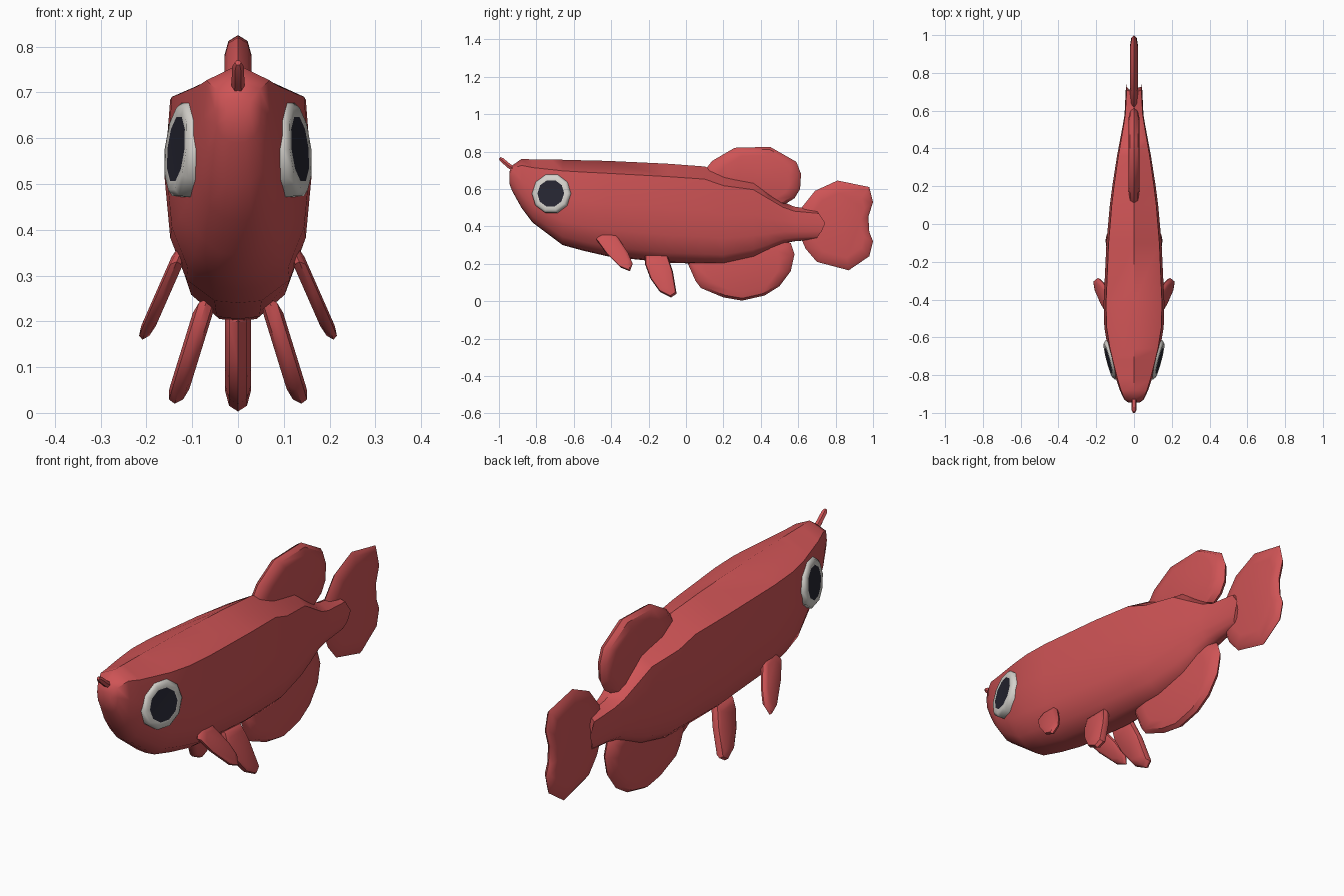
import bpy, bmesh, math
from mathutils import Vector

if "Cube" in bpy.data.objects:
    bpy.data.objects.remove(bpy.data.objects["Cube"])


def material(name, rgb):
    m = bpy.data.materials.new(name)
    m.diffuse_color = (*rgb, 1.0)
    m.use_nodes = True
    m.node_tree.nodes["Principled BSDF"].inputs["Base Color"].default_value = m.diffuse_color
    return m


RED = material("coral red", (0.62, 0.088, 0.092))
WHITE = material("eye white", (0.66, 0.64, 0.60))
DARK = material("pupil dark", (0.019, 0.019, 0.032))


def finish(name, bm, mats, angle):
    bmesh.ops.recalc_face_normals(bm, faces=bm.faces)
    mesh = bpy.data.meshes.new(name)
    bm.to_mesh(mesh)
    bm.free()
    for m in mats:
        mesh.materials.append(m)
    ob = bpy.data.objects.new(name, mesh)
    bpy.context.collection.objects.link(ob)
    bpy.ops.object.select_all(action='DESELECT')
    ob.select_set(True)
    bpy.context.view_layer.objects.active = ob
    bpy.ops.object.shade_smooth_by_angle(angle=math.radians(angle))
    return ob


def bridge(bm, a, b, mat=0):
    n = len(a)
    for i in range(n):
        j = (i + 1) % n
        bm.faces.new((a[i], a[j], b[j], b[i])).material_index = mat


def loft(name, rings, mats=(RED,), angle=45):
    bm = bmesh.new()
    loops = [[bm.verts.new(p) for p in ring] for ring in rings]
    for a, b in zip(loops, loops[1:]):
        bridge(bm, a, b)
    bm.faces.new(loops[0])
    bm.faces.new(loops[-1])
    return finish(name, bm, mats, angle)


# Body: cross-section swept through stations (y, top, bottom, half width)
half = [(0.92, 0.87), (1.0, 0.55), (0.92, 0.28), (0.70, 0.10), (0.32, 0.01)]
section = [(0, 1)] + half + [(0, 0)] + [(-x, t) for x, t in reversed(half)]
stations = [
    (-0.945, 0.69, 0.63, 0.03), (-0.93, 0.725, 0.59, 0.052),
    (-0.88, 0.76, 0.50, 0.075), (-0.82, 0.758, 0.42, 0.095),
    (-0.72, 0.757, 0.345, 0.122), (-0.66, 0.756, 0.30, 0.138),
    (-0.55, 0.753, 0.27, 0.157), (-0.42, 0.75, 0.24, 0.161),
    (-0.10, 0.735, 0.205, 0.146), (0.10, 0.72, 0.20, 0.128),
    (0.20, 0.68, 0.20, 0.115), (0.36, 0.65, 0.235, 0.09),
    (0.44, 0.59, 0.27, 0.075), (0.52, 0.53, 0.31, 0.06),
    (0.58, 0.505, 0.32, 0.05), (0.695, 0.49, 0.33, 0.042),
]
rings = []
for k, (y, top, bot, w) in enumerate(stations):
    # the last ring reaches further back at mid height
    bulge = 0.055 if k == len(stations) - 1 else 0
    rings.append([(x * w, y + bulge * (1 - abs(2 * t - 1)), bot + t * (top - bot))
                  for x, t in section])
loft("body", rings, angle=50)


# Fins: an outline in the side plane, thickened to a lens shape
def fin(name, outline, thick, x_of_z=lambda z: 0.0, side=1):
    cy = sum(p[0] for p in outline) / len(outline)
    cz = sum(p[1] for p in outline) / len(outline)
    rings = []
    for off, s in ((-1, 0.72), (-0.7, 0.92), (0, 1), (0.7, 0.92), (1, 0.72)):
        ring = []
        for y, z in outline:
            zz = cz + (z - cz) * s
            ring.append((side * (x_of_z(zz) + off * thick), cy + (y - cy) * s, zz))
        rings.append(ring)
    return loft(name, rings, angle=40)


fin("dorsal_fin", [(0.10, 0.70), (0.14, 0.75), (0.26, 0.82), (0.45, 0.825),
                   (0.59, 0.745), (0.615, 0.68), (0.61, 0.60), (0.58, 0.55),
                   (0.50, 0.50), (0.35, 0.52), (0.20, 0.60)], 0.03)
fin("anal_fin", [(0.01, 0.20), (0.05, 0.11), (0.08, 0.07), (0.20, 0.02),
                 (0.30, 0.003), (0.42, 0.03), (0.50, 0.08), (0.56, 0.16),
                 (0.58, 0.25), (0.56, 0.31), (0.40, 0.38), (0.12, 0.32)], 0.028)
fin("tail_fin", [(0.60, 0.37), (0.64, 0.28), (0.70, 0.21), (0.87, 0.165),
                 (0.98, 0.24), (1.0, 0.32), (0.98, 0.37), (0.975, 0.45),
                 (1.0, 0.53), (0.98, 0.61), (0.81, 0.645), (0.69, 0.59),
                 (0.61, 0.49)], 0.02)

pectoral = [(-0.48, 0.33), (-0.45, 0.37), (-0.38, 0.365), (-0.31, 0.26),
            (-0.285, 0.20), (-0.30, 0.16), (-0.35, 0.18), (-0.43, 0.26)]
pelvic = [(-0.22, 0.25), (-0.10, 0.25), (-0.07, 0.16), (-0.05, 0.04),
          (-0.08, 0.02), (-0.14, 0.05), (-0.19, 0.12), (-0.22, 0.20)]


# Eyes: a shallow white ring around a ten-sided pupil
def eye(name, side):
    centre = Vector((side * 0.124, -0.72, 0.575))
    n = Vector((side * 0.96, -0.25, 0.10)).normalized()
    u = Vector((0, 0, 1)).cross(n).normalized()
    v = n.cross(u)
    bm = bmesh.new()

    def circle(r, depth):
        return [bm.verts.new(centre + n * depth + r * (
            u * math.cos(i * math.tau / 10) + v * math.sin(i * math.tau / 10)))
            for i in range(10)]

    loops = [circle(0.107, -0.04), circle(0.107, 0.002),
             circle(0.094, 0.013), circle(0.074, 0.012)]
    for a, b in zip(loops, loops[1:]):
        bridge(bm, a, b)
    bm.faces.new(loops[0])
    bm.faces.new(loops[-1]).material_index = 1
    return finish(name, bm, (WHITE, DARK), 50)


for label, side in (("right", 1), ("left", -1)):
    fin(label + "_pectoral_fin", pectoral, 0.016,
        lambda z: 0.125 + (0.35 - z) * 0.44, side)
    fin(label + "_pelvic_fin", pelvic, 0.022,
        lambda z: 0.07 + (0.24 - z) * 0.31, side)
    eye(label + "_eye", side)

# Barbel: short tapered rod on the snout tip
path = [(-0.91, 0.70, 0.015), (-0.945, 0.722, 0.014),
        (-0.985, 0.756, 0.013), (-0.997, 0.765, 0.007)]
d = Vector((0, -0.80, 0.60))
side_axis, up_axis = Vector((1, 0, 0)), Vector((0, 0.60, 0.80))
loft("barbel", [[Vector((0, y, z)) + r * (side_axis * math.cos(a) + up_axis * math.sin(a))
                 for a in (i * math.tau / 6 for i in range(6))]
                for y, z, r in path])
